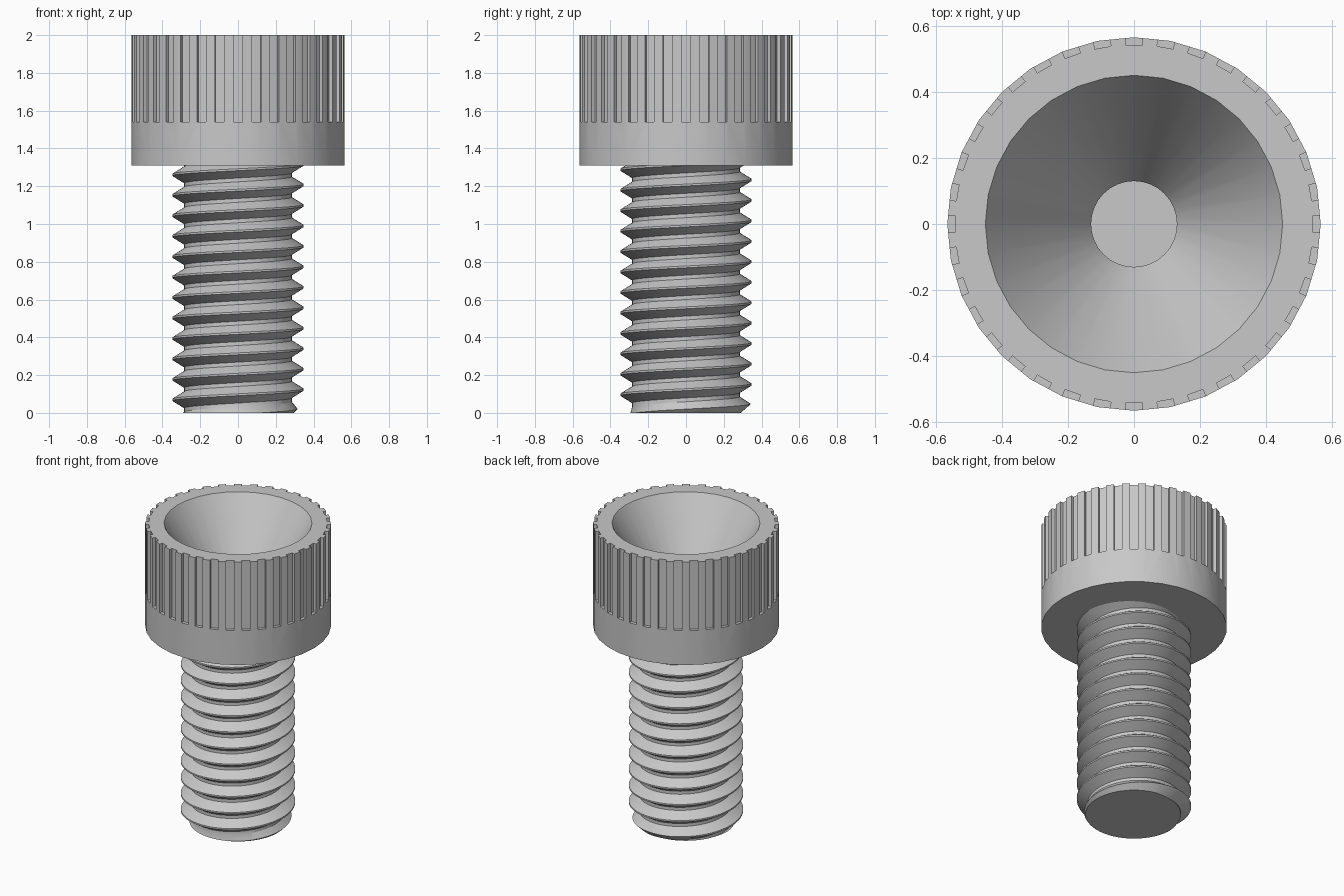
import bpy, bmesh, math
from mathutils import Matrix

cube = bpy.data.objects.get("Cube")
if cube:
    bpy.data.objects.remove(cube, do_unlink=True)

HEAD_R, HEAD_Z, TOP_Z, BORE_R = 0.565, 1.31, 2.0, 0.13
PITCH, ROOT_R, CREST_R, CREST_Z = 0.1083, 0.285, 0.348, 0.015
SEG = 64

steel = bpy.data.materials.new("steel_grey")
steel.use_nodes = True
steel.diffuse_color = (0.58, 0.58, 0.58, 1)
steel.node_tree.nodes["Principled BSDF"].inputs["Base Color"].default_value = (0.58, 0.58, 0.58, 1)


def make_object(name, bm):
    bmesh.ops.recalc_face_normals(bm, faces=bm.faces)
    mesh = bpy.data.meshes.new(name)
    bm.to_mesh(mesh)
    bm.free()
    mesh.materials.append(steel)
    obj = bpy.data.objects.new(name, mesh)
    bpy.context.collection.objects.link(obj)
    return obj


def smooth(obj):
    bpy.ops.object.select_all(action='DESELECT')
    obj.select_set(True)
    bpy.context.view_layer.objects.active = obj
    bpy.ops.object.shade_smooth_by_angle(angle=math.radians(25))


def ring(bm, r, z, n):
    return [bm.verts.new((r * math.cos(math.tau * i / n), r * math.sin(math.tau * i / n), z))
            for i in range(n)]


def skin(bm, a, b):
    n = len(a)
    for i in range(n):
        k = (i + 1) % n
        bm.faces.new((a[i], a[k], b[k], b[i]))


# Head: lathed closed profile with a conical recess and a through bore
bm = bmesh.new()
profile = [(HEAD_R, HEAD_Z), (HEAD_R, TOP_Z), (0.45, TOP_Z), (BORE_R, 1.5), (BORE_R, HEAD_Z)]
rings = [ring(bm, r, z, 32) for r, z in profile]
for i, loop in enumerate(rings):
    skin(bm, loop, rings[(i + 1) % len(rings)])
head = make_object("head", bm)

# Grip grooves: boxes cut around the upper part of the head
bm = bmesh.new()
for i in range(36):
    spin = Matrix.Rotation(math.tau * i / 36, 4, 'Z')
    place = Matrix.Translation((0.592, 0, 1.79))
    bmesh.ops.create_cube(bm, size=1, matrix=spin @ place @ Matrix.Diagonal((0.1, 0.05, 0.5, 1)))
cutter = make_object("groove_cutter", bm)
cut = head.modifiers.new("grooves", 'BOOLEAN')
cut.operation, cut.solver, cut.object = 'DIFFERENCE', 'EXACT', cutter
bpy.context.view_layer.objects.active = head
head.select_set(True)
bpy.ops.object.modifier_apply(modifier=cut.name)
bpy.data.objects.remove(cutter, do_unlink=True)
smooth(head)

# Threaded shank: a right-handed helical profile swept round the axis
bm = bmesh.new()
tooth = [(CREST_R, -0.005), (CREST_R, 0.005), (ROOT_R, 0.044), (ROOT_R, PITCH - 0.044)]
columns = []
for i in range(SEG):
    a = math.tau * i / SEG
    columns.append([bm.verts.new((r * math.cos(a), r * math.sin(a),
                                  CREST_Z + PITCH * (turn + i / SEG) + dz))
                    for turn in range(-2, 14) for r, dz in tooth])
for i in range(SEG):
    a = columns[i]
    b = columns[i + 1] if i + 1 < SEG else columns[0][len(tooth):]
    for j in range(len(b) - 1):
        bm.faces.new((a[j], b[j], b[j + 1], a[j + 1]))


def trim(z, direction):
    return bmesh.ops.bisect_plane(bm, geom=bm.verts[:] + bm.edges[:] + bm.faces[:], dist=1e-5,
                                  plane_co=(0, 0, z), plane_no=(0, 0, direction), clear_outer=True)


trim(HEAD_Z + 0.02, 1)
trim(0, -1)

# Chamfer the lead-in at the tip
for v in bm.verts:
    r, limit = v.co.xy.length, 0.295 + v.co.z
    if r > limit:
        v.co.x *= limit / r
        v.co.y *= limit / r

# Tip face and bore wall
outer = [e for e in bm.edges if e.is_boundary and all(abs(v.co.z) < 1e-4 for v in e.verts)]
low = ring(bm, BORE_R, 0, SEG)
skin(bm, low, ring(bm, BORE_R, HEAD_Z + 0.005, SEG))
inner = [e for e in bm.edges if e.is_boundary and all(v in low for v in e.verts)]
bmesh.ops.bridge_loops(bm, edges=outer + inner)
shank = make_object("threaded_shank", bm)
smooth(shank)
